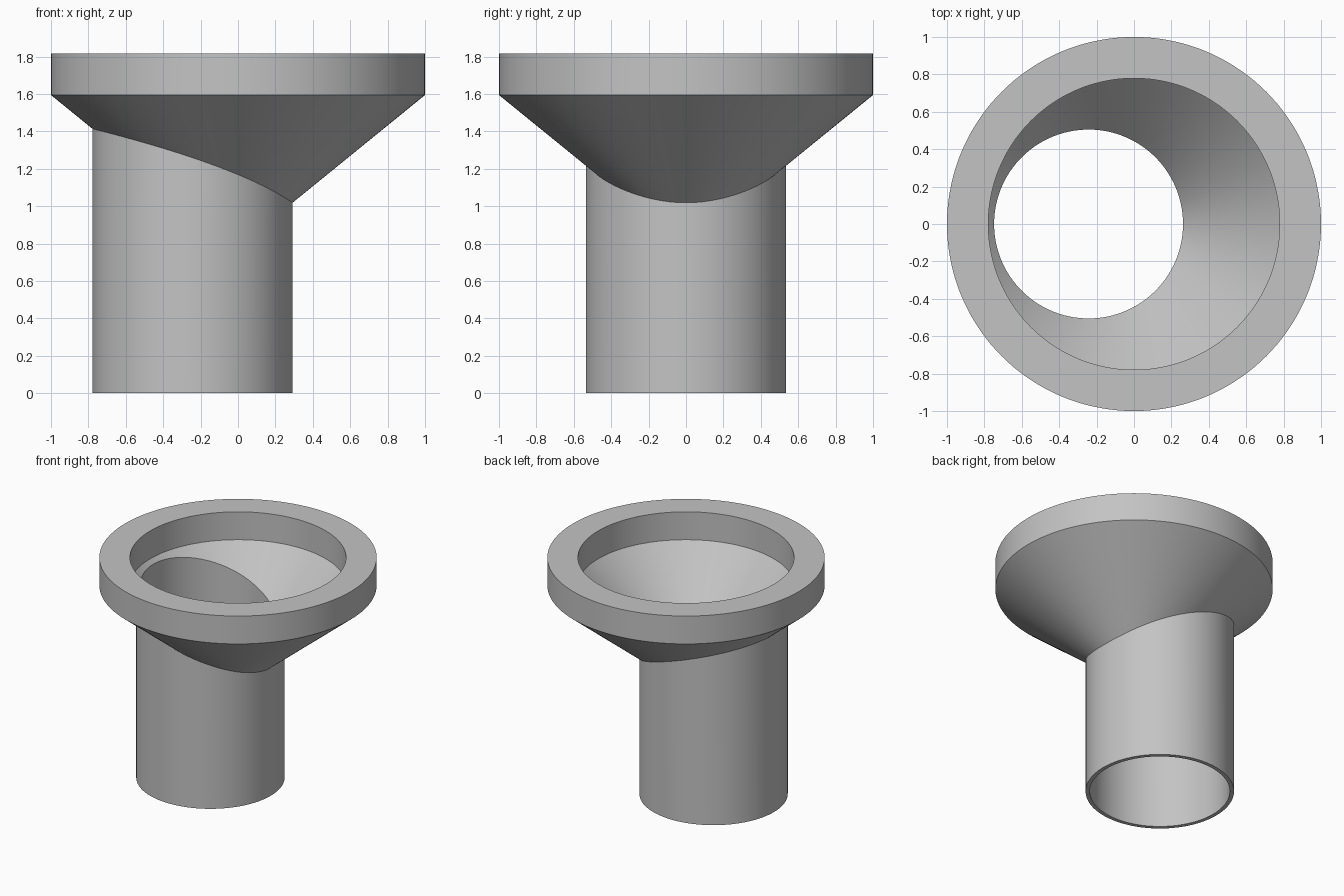
import bpy, bmesh, math

cube = bpy.data.objects.get("Cube")
if cube:
    bpy.data.objects.remove(cube, do_unlink=True)

SEGMENTS = 144
HEIGHT, RIM_Z = 1.816, 1.594        # top and underside of the rim
RIM_OUT, RIM_IN = 1.0, 0.779
TUBE_X, TUBE_OUT, TUBE_IN = -0.243, 0.535, 0.505
SLOPE_OUT, SLOPE_IN = 0.813, 1.04   # outer and inner funnel slopes


def circle(radius, z):
    """Ring centred on the funnel axis."""
    return lambda a: (radius * math.cos(a), radius * math.sin(a), z)


def tube_ring(radius, height_at):
    """Ring on the off-centre tube, sampled along rays from the funnel axis."""
    def point(a):
        r = TUBE_X * math.cos(a) + math.sqrt(radius**2 - (TUBE_X * math.sin(a))**2)
        return (r * math.cos(a), r * math.sin(a), height_at(r))
    return point


def cone(rim_radius, slope):
    return lambda r: RIM_Z - (rim_radius - r) * slope


def floor(r):
    return 0.0


# Closed section: up the outside, over the rim, down the inside
rings = [
    tube_ring(TUBE_OUT, floor),
    tube_ring(TUBE_OUT, cone(RIM_OUT, SLOPE_OUT)),
    circle(RIM_OUT, RIM_Z),
    circle(RIM_OUT, HEIGHT),
    circle(RIM_IN, HEIGHT),
    circle(RIM_IN, RIM_Z),
    tube_ring(TUBE_IN, cone(RIM_IN, SLOPE_IN)),
    tube_ring(TUBE_IN, floor),
]

bm = bmesh.new()
angles = [2 * math.pi * i / SEGMENTS for i in range(SEGMENTS)]
loops = [[bm.verts.new(ring(a)) for a in angles] for ring in rings]
for k, low in enumerate(loops):
    high = loops[(k + 1) % len(loops)]
    for i in range(SEGMENTS):
        j = (i + 1) % SEGMENTS
        bm.faces.new((low[i], low[j], high[j], high[i]))
bmesh.ops.recalc_face_normals(bm, faces=bm.faces)

mesh = bpy.data.meshes.new("offset_funnel")
bm.to_mesh(mesh)
bm.free()
funnel = bpy.data.objects.new("offset_funnel", mesh)
bpy.context.collection.objects.link(funnel)

# Plain grey material
grey = bpy.data.materials.new("light_grey")
grey.use_nodes = True
color = (0.55, 0.55, 0.55, 1.0)
grey.diffuse_color = color
grey.node_tree.nodes["Principled BSDF"].inputs["Base Color"].default_value = color
mesh.materials.append(grey)

# Smooth round walls, crisp rims
bpy.ops.object.select_all(action="DESELECT")
funnel.select_set(True)
bpy.context.view_layer.objects.active = funnel
bpy.ops.object.shade_smooth_by_angle(angle=math.radians(20))
